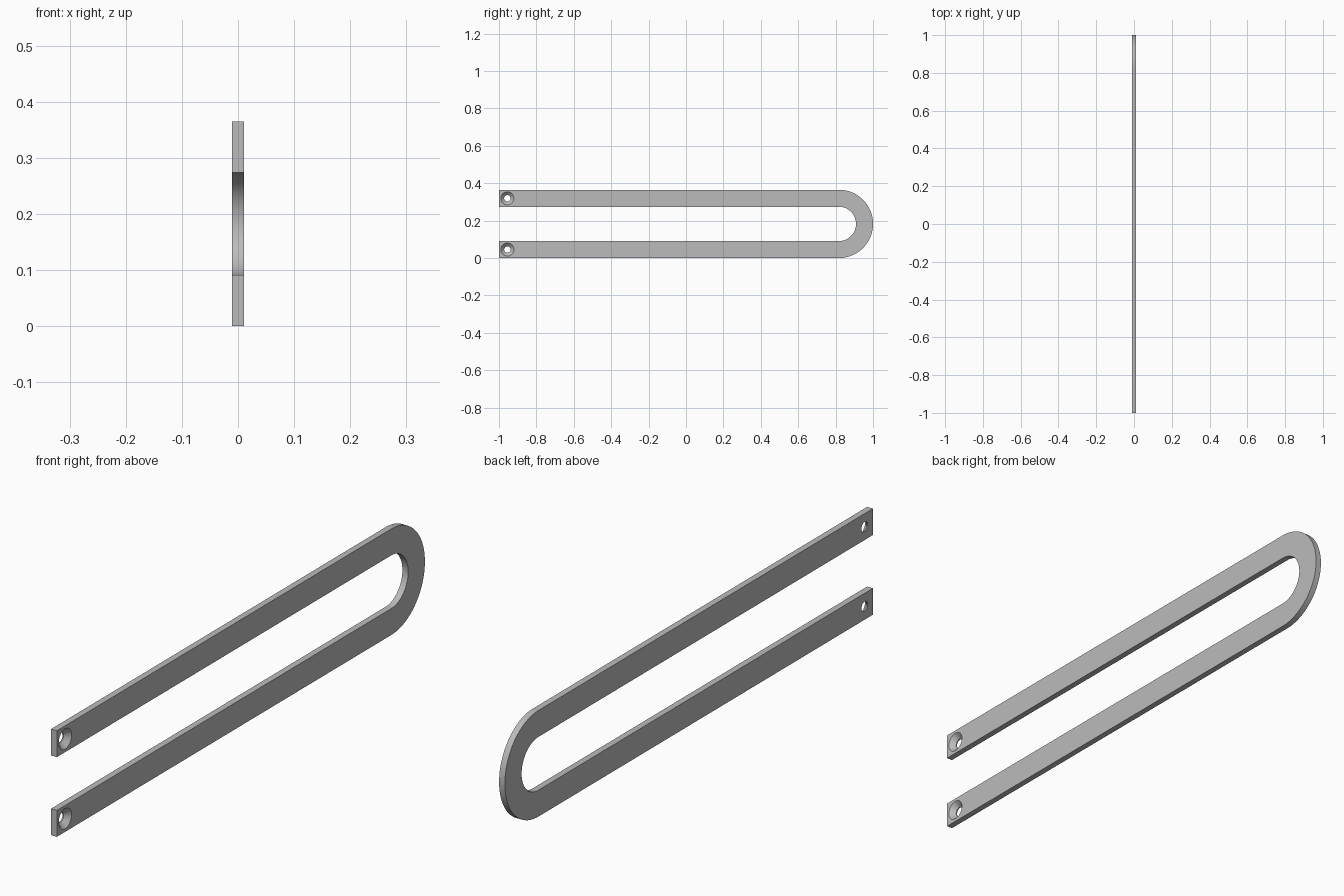
import bpy, bmesh, math

if "Cube" in bpy.data.objects:
    bpy.data.objects.remove(bpy.data.objects["Cube"])

HEIGHT, THICK, BAR = 0.365, 0.022, 0.091
MID = HEIGHT / 2
R_OUT, R_IN = MID, MID - BAR
BEND_Y = 1 - R_OUT
HOLE_Y, HOLE_R, SINK_R = -0.955, 0.017, 0.035
ARC_STEPS, HOLE_SIDES = 48, 40

grey = bpy.data.materials.new("satin_grey")
grey.use_nodes = True
grey.diffuse_color = (0.5, 0.5, 0.5, 1)
grey.node_tree.nodes["Principled BSDF"].inputs["Base Color"].default_value = (0.5, 0.5, 0.5, 1)


def make_object(name, bm):
    bmesh.ops.recalc_face_normals(bm, faces=bm.faces)
    mesh = bpy.data.meshes.new(name)
    bm.to_mesh(mesh)
    bm.free()
    mesh.materials.append(grey)
    obj = bpy.data.objects.new(name, mesh)
    bpy.context.collection.objects.link(obj)
    return obj


# U-shaped flat bar: a loft of rectangular sections along the centre line
stations = [(-1, -math.pi / 2), (-0.9, -math.pi / 2)]
stations += [(BEND_Y, math.pi * (i / ARC_STEPS - 0.5)) for i in range(ARC_STEPS + 1)]
stations += [(-0.9, math.pi / 2), (-1, math.pi / 2)]
half = THICK / 2
bm = bmesh.new()
sections = []
for y, a in stations:
    corners = [(-half, R_OUT), (half, R_OUT), (half, R_IN), (-half, R_IN)]
    sections.append([bm.verts.new((x, y + r * math.cos(a), MID + r * math.sin(a)))
                     for x, r in corners])
for s, t in zip(sections, sections[1:]):
    for k in range(4):
        n = (k + 1) % 4
        bm.faces.new((s[k], s[n], t[n], t[k]))
bm.faces.new(sections[0])
bm.faces.new(sections[-1])
bar = make_object("u_shaped_bar", bm)


def countersunk_cutter(z):
    """Straight hole that flares into a cone on the +x face."""
    flare = SINK_R - HOLE_R
    profile = [(-THICK, HOLE_R), (half - flare, HOLE_R), (half + 0.005, SINK_R + 0.005)]
    bm = bmesh.new()
    rings = []
    for x, r in profile:
        angles = [math.tau * i / HOLE_SIDES for i in range(HOLE_SIDES)]
        rings.append([bm.verts.new((x, HOLE_Y + r * math.cos(a), z + r * math.sin(a)))
                      for a in angles])
    for s, t in zip(rings, rings[1:]):
        for k in range(HOLE_SIDES):
            n = (k + 1) % HOLE_SIDES
            bm.faces.new((s[k], s[n], t[n], t[k]))
    bm.faces.new(rings[0])
    bm.faces.new(rings[-1])
    cutter = make_object("hole_cutter", bm)
    cutter.hide_render = True
    return cutter


# Screw holes at the two free ends
bpy.ops.object.select_all(action='DESELECT')
bpy.context.view_layer.objects.active = bar
bar.select_set(True)
for z in (BAR / 2, HEIGHT - BAR / 2):
    cutter = countersunk_cutter(z)
    mod = bar.modifiers.new("screw_hole", 'BOOLEAN')
    mod.operation = 'DIFFERENCE'
    mod.solver = 'EXACT'
    mod.object = cutter
    bpy.ops.object.modifier_apply(modifier=mod.name)
    bpy.data.objects.remove(cutter)

bpy.ops.object.shade_smooth_by_angle(angle=math.radians(30))
